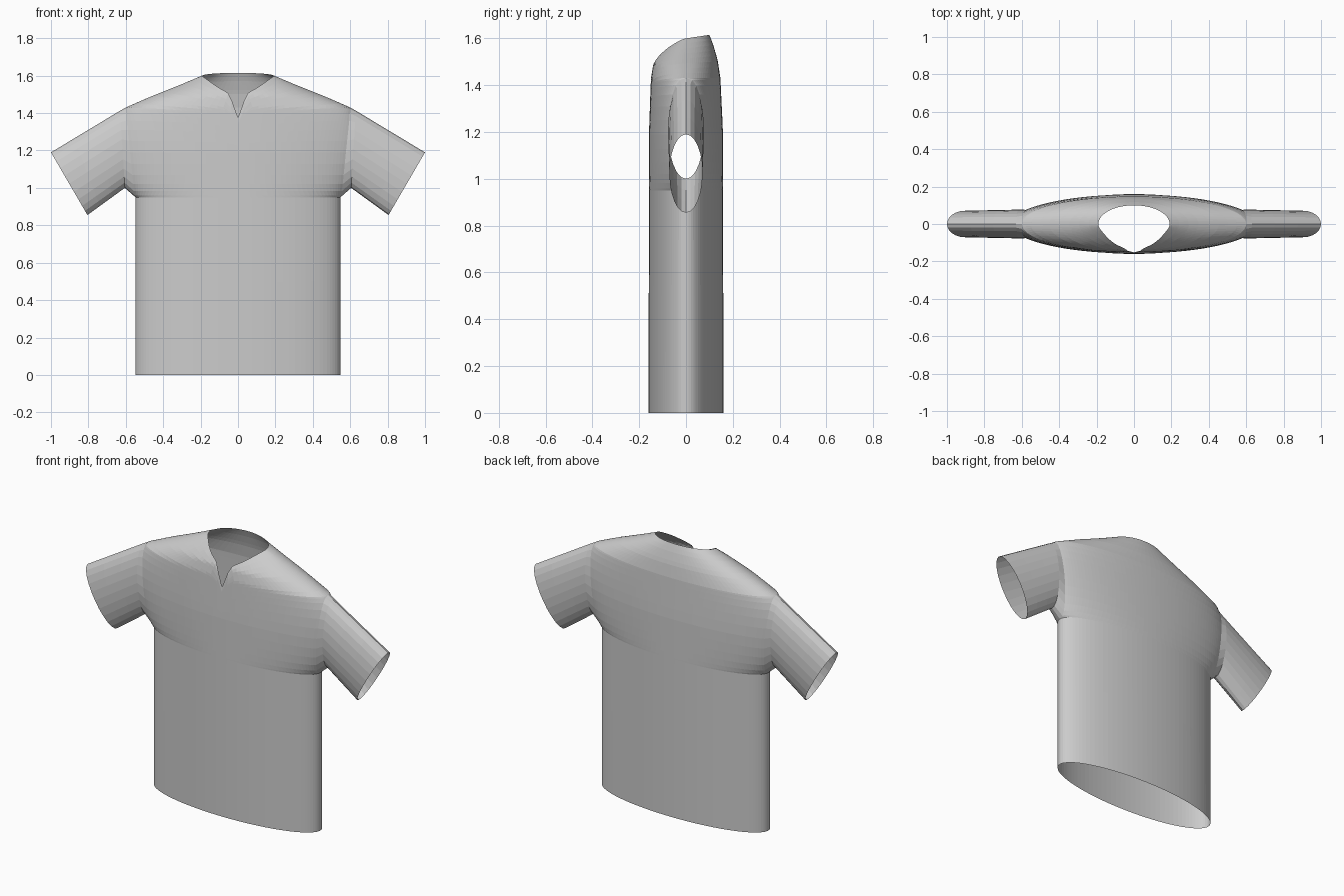
import bpy, bmesh
from math import sin, cos, asin, pi, sqrt
from mathutils import Vector

if "Cube" in bpy.data.objects:
    bpy.data.objects.remove(bpy.data.objects["Cube"])

fabric = bpy.data.materials.new("grey_fabric")
fabric.use_nodes = True
grey = (0.6, 0.6, 0.6, 1)
fabric.diffuse_color = grey
fabric.node_tree.nodes["Principled BSDF"].inputs["Base Color"].default_value = grey

COLS = 48                              # columns across each panel
ARM_LOW, ARM_HIGH, NECK = 0.95, 1.43, 1.6
ARM_ROWS, YOKE_ROWS = 12, 8

# Profiles over height: side edge, front depth, back depth; neckline over x
EDGE = [(0, .548), (.95, .548), (1.0, .558), (1.2, .578), (1.36, .595),
        (1.43, .6), (1.487, .47), (1.55, .31), (1.6, .19)]
FRONT = [(0, .16), (1.2, .158), (1.43, .15), (1.5, .14), (1.54, .117),
         (1.57, .09), (1.6, .05)]
BACK = [(0, .16), (1.2, .158), (1.43, .147), (1.5, .135), (1.56, .116), (1.6, .1)]
NECKLINE = [(0, 1.375), (.027, 1.455), (.053, 1.508), (.11, 1.54), (.19, 1.597)]


def lookup(table, v):
    for (a, p), (b, q) in zip(table, table[1:]):
        if v <= b:
            return p + (q - p) * (v - a) / (b - a)
    return table[-1][1]


def arm_gap(h):
    """Half depth of the armhole opening at a height."""
    t = (h - ARM_LOW) / (ARM_HIGH - ARM_LOW)
    return 0.076 * (2 * sqrt(t * (1 - t))) ** 0.8 if 0 < t < 1 else 0


def surface(u, h, side):
    """Point on the front (side -1) or back (side 1) panel."""
    depth = lookup(FRONT if side < 0 else BACK, h)
    start = asin(arm_gap(h) / depth)
    angle = start + (pi - 2 * start) * u
    x = lookup(EDGE, h) / cos(start) * cos(angle)
    y = side * depth * sin(angle)
    z = h + 0.15 * y * max(0, (h - ARM_HIGH) / (NECK - ARM_HIGH))
    return Vector((x, y, z))


def column_top(u, side):
    """Height where a column meets the neckline."""
    if side > 0 or u in (0, 1):
        return NECK
    low, high = 1.25, NECK
    for _ in range(30):
        mid = (low + high) / 2
        p = surface(u, mid, side)
        inside = abs(p.x) < 0.19 and p.z > lookup(NECKLINE, abs(p.x))
        low, high = (low, mid) if inside else (mid, high)
    return low


def finish(bm, name):
    bmesh.ops.remove_doubles(bm, verts=bm.verts, dist=0.0005)
    bmesh.ops.recalc_face_normals(bm, faces=bm.faces)
    mesh = bpy.data.meshes.new(name)
    bm.to_mesh(mesh)
    bm.free()
    mesh.materials.append(fabric)
    obj = bpy.data.objects.new(name, mesh)
    bpy.context.collection.objects.link(obj)
    return obj


def skin(bm, rows, closed=False):
    """Quads between successive rows of points."""
    grid = [[bm.verts.new(p) for p in row] for row in rows]
    for a, b in zip(grid, grid[1:]):
        count = len(a)
        for i in range(count if closed else count - 1):
            k = (i + 1) % count
            bm.faces.new((a[i], a[k], b[k], b[i]))


# Body: front and back panels meeting at the sides and shoulders
arm_heights = [ARM_LOW + (ARM_HIGH - ARM_LOW) * (1 - cos(pi * k / ARM_ROWS)) / 2
               for k in range(ARM_ROWS + 1)]
yoke = [ARM_HIGH + (NECK - ARM_HIGH) * k / YOKE_ROWS for k in range(1, YOKE_ROWS + 1)]
heights = [0, 0.5] + arm_heights + yoke
BEND = 1.2                             # rows above here bend to the neckline
bm = bmesh.new()
for side in (-1, 1):
    tops = [column_top(i / COLS, side) for i in range(COLS + 1)]
    rows = []
    for h in heights:
        row = []
        for i, top in enumerate(tops):
            hh = h if h < BEND else BEND + (h - BEND) * (top - BEND) / (NECK - BEND)
            row.append(surface(i / COLS, hh, side))
        rows.append(row)
    skin(bm, rows)
finish(bm, "shirt_body")


# Sleeves: armhole loop, a shoulder ring, then a straight tube to the cuff
def oval(top, bottom, half_depth):
    top, bottom = Vector(top), Vector(bottom)
    mid, half = (top + bottom) / 2, (top - bottom) / 2
    steps = [pi * k / ARM_ROWS for k in range(2 * ARM_ROWS)]
    return [mid - half * cos(a) + Vector((0, -half_depth * sin(a), 0)) for a in steps]


armhole = [surface(0, h, -1) for h in arm_heights]
armhole += [surface(0, h, 1) for h in arm_heights[-2:0:-1]]
shoulder = oval((.63, 0, 1.413), (.605, 0, 1.0), .077)
cuff = oval((1.0, 0, 1.19), (.805, 0, .855), .071)
middle = [[p.lerp(q, t) for p, q in zip(shoulder, cuff)] for t in (1 / 3, 2 / 3)]
for name, sign in (("left_sleeve", 1), ("right_sleeve", -1)):
    bm = bmesh.new()
    loops = [armhole, shoulder, *middle, cuff]
    skin(bm, [[Vector((sign * p.x, p.y, p.z)) for p in loop] for loop in loops], True)
    finish(bm, name)
